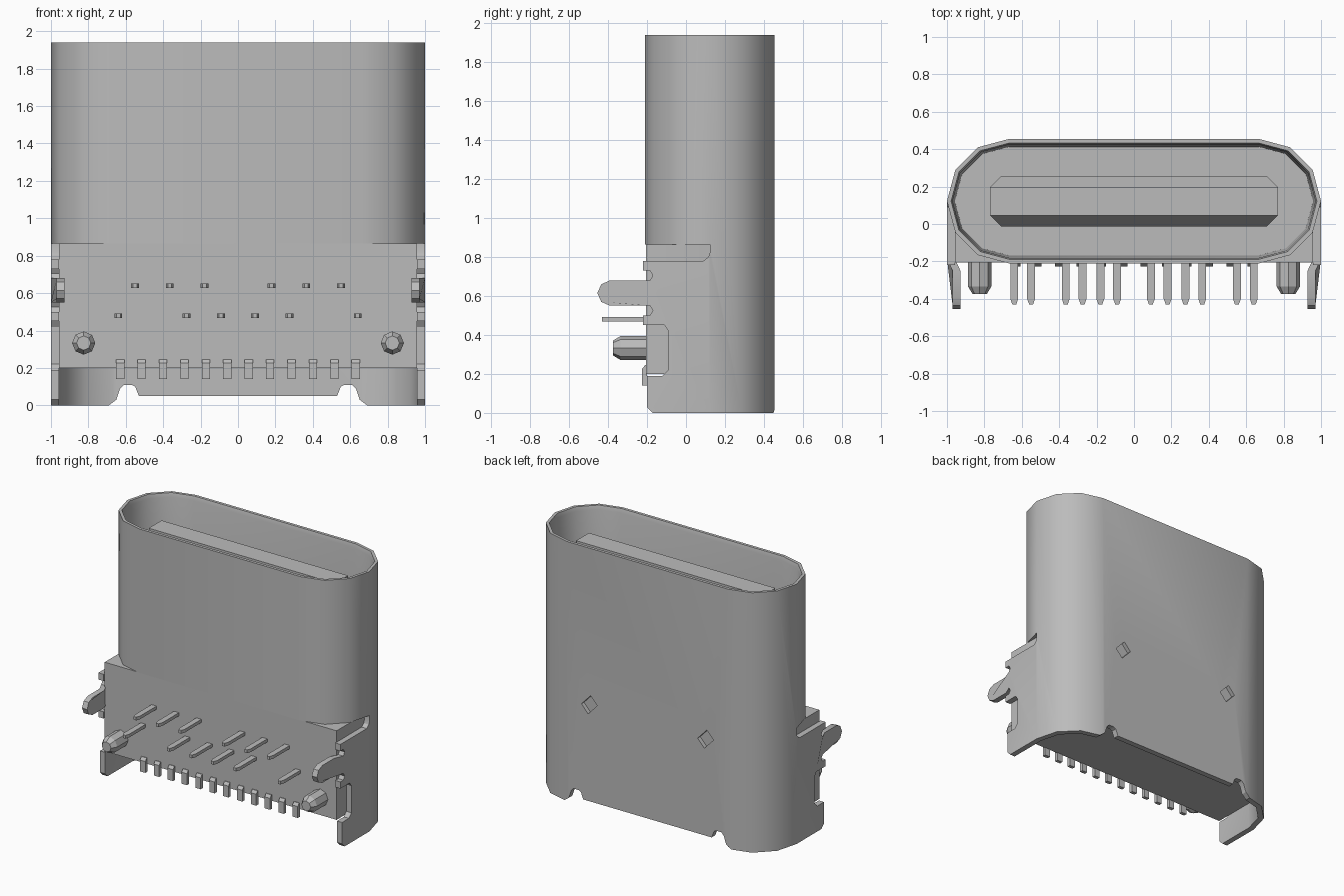
import bpy, bmesh, math
from mathutils import Vector

cube = bpy.data.objects.get("Cube")
if cube:
    bpy.data.objects.remove(cube)

GREY = (0.5, 0.5, 0.5, 1)
metal = bpy.data.materials.new("plain grey")
metal.use_nodes = True
metal.diffuse_color = GREY
metal.node_tree.nodes["Principled BSDF"].inputs["Base Color"].default_value = GREY


def loft(name, rings, wrap=False):
    """Skin matching rings of points; cap the ends, or wrap last to first."""
    bm = bmesh.new()
    loops = [[bm.verts.new(p) for p in ring] for ring in rings]
    pairs = list(zip(loops, loops[1:]))
    if wrap:
        pairs.append((loops[-1], loops[0]))
    else:
        bm.faces.new(loops[0])
        bm.faces.new(loops[-1])
    n = len(loops[0])
    for a, b in pairs:
        for i in range(n):
            j = (i + 1) % n
            bm.faces.new((a[i], a[j], b[j], b[i]))
    bmesh.ops.recalc_face_normals(bm, faces=bm.faces)
    mesh = bpy.data.meshes.new(name)
    bm.to_mesh(mesh)
    bm.free()
    mesh.materials.append(metal)
    obj = bpy.data.objects.new(name, mesh)
    bpy.context.collection.objects.link(obj)
    return obj


def prism(name, pts, axis, lo, hi):
    """Extrude a 2D outline along one axis."""
    def place(p, d):
        q = list(p)
        q.insert("xyz".index(axis), d)
        return Vector(q)
    return loft(name, [[place(p, d) for p in pts] for d in (lo, hi)])


def box(name, x, y, z):
    return prism(name, [(x[0], y[0]), (x[1], y[0]), (x[1], y[1]), (x[0], y[1])], "z", *z)


def boolean(target, tool, operation):
    mod = target.modifiers.new("bool", "BOOLEAN")
    mod.operation, mod.object, mod.solver = operation, tool, "EXACT"
    bpy.context.view_layer.objects.active = target
    bpy.ops.object.modifier_apply(modifier=mod.name)
    bpy.data.objects.remove(tool)


MID_Y, RADIUS, HALF = 0.122, 0.333, 0.667
FLOOR, TOP, WALL = 0.865, 1.94, 0.042


def arc(side, r, start, end):
    return [(side * HALF + r * math.cos(math.radians(a)), MID_Y + r * math.sin(math.radians(a)))
            for a in range(start, end + 1, 30)]


def stadium(inset, z):
    r = RADIUS - inset
    return [(x, y, z) for x, y in arc(1, r, -90, 90) + arc(-1, r, 90, 270)]


# Shell: oval tube, open at the lower front
shell = loft("shell", [stadium(0, 0), stadium(0, TOP), stadium(0.022, TOP), stadium(0.03, TOP - 0.03),
                       stadium(WALL, FLOOR), stadium(WALL, 0)], wrap=True)
boolean(shell, box("front_cutter", (-2, 2), (-1, MID_Y), (-1, FLOOR)), "DIFFERENCE")

# Notched lower rear edge
half_edge = [(0.53, 0.05), (0.55, 0.1), (0.57, 0.11), (0.61, 0.11), (0.63, 0.09), (0.65, 0.03), (0.69, 0)]
edge = half_edge + [(0.69, -0.1), (-0.69, -0.1)] + [(-x, z) for x, z in reversed(half_edge)]
boolean(shell, prism("notch_cutter", edge, "y", 0.3, 0.6), "DIFFERENCE")

# Diamond dimples in the rear wall
for x in (-0.48, 0.48):
    diamond = [(x - 0.01, 0.84), (x - 0.065, 0.78), (x + 0.01, 0.7), (x + 0.065, 0.76)]
    boolean(shell, prism("dimple_cutter", diamond, "y", 0.425, 0.6), "DIFFERENCE")

# Side plates with foot, cutouts and a bent rounded tab
plate = [(MID_Y, 0), (-0.17, 0), (-0.2, 0.03), (-0.2, 0.19), (-0.12, 0.19), (-0.09, 0.22), (-0.09, 0.42),
         (-0.11, 0.45), (-0.22, 0.45), (-0.22, 0.5), (-0.185, 0.5), (-0.17, 0.525), (-0.185, 0.55), (-0.25, 0.55),
         (-0.39, 0.55), (-0.435, 0.57), (-0.455, 0.615), (-0.435, 0.66), (-0.39, 0.68), (-0.25, 0.68),
         (-0.185, 0.68), (-0.17, 0.705), (-0.185, 0.73), (-0.22, 0.73), (-0.22, 0.78), (0.09, 0.78),
         (0.115, 0.8), (MID_Y, 0.82)]
for side, label in ((1, "left"), (-1, "right")):
    wall = prism(label + "_side_plate", plate, "x", side * (1 - WALL), side)
    for v in wall.data.vertices:
        if v.co.y < -0.24:
            v.co.x -= side * 0.03
    boolean(shell, wall, "UNION")
shell.name = "shell"

# Insulating body: rounded at the back, square at the front
inner = RADIUS - WALL
outline = arc(1, inner, 0, 90) + arc(-1, inner, 90, 180) + [(-HALF - inner, -0.205), (HALF + inner, -0.205)]
prism("body", outline, "z", 0.2, FLOOR)


# Tongue: thick chamfered root, slimmer tip
def tongue_ring(depth, cut, z):
    w = 0.77
    pts = [(w, depth - cut), (w - cut, depth), (cut - w, depth), (-w, depth - cut)]
    pts += [(x, -y) for x, y in reversed(pts)]
    return [(x, y + MID_Y, z) for x, y in pts]


loft("tongue", [tongue_ring(0.135, 0.06, FLOOR - 0.02), tongue_ring(0.135, 0.06, 1.15),
                tongue_ring(0.076, 0.002, 1.25), tongue_ring(0.076, 0.002, 1.82)])

# Locating pegs with tapered tips
for side, label in ((1, "left"), (-1, "right")):
    rings = [[(side * 0.825 + r * math.cos(k * math.pi / 4), y, 0.333 + r * math.sin(k * math.pi / 4))
              for k in range(8)] for y, r in ((-0.19, 0.062), (-0.335, 0.062), (-0.375, 0.038))]
    loft(label + "_peg", rings)

# Two staggered rows of through-hole pins
for z, columns in ((0.64, (0.18, 0.365, 0.55)), (0.48, (0.09, 0.275, 0.64))):
    for x in columns:
        for s in (-1, 1):
            c, w = s * x, 0.021
            pin = [(c - w, -0.19), (c - w, -0.4), (c - w / 2, -0.43), (c + w / 2, -0.43), (c + w, -0.4), (c + w, -0.19)]
            prism("pin", pin, "z", z - 0.012, z + 0.012)

# Row of surface leads along the lower edge
lead = [(-0.17, 0.245), (-0.21, 0.245), (-0.226, 0.225), (-0.226, 0.14), (-0.2, 0.14), (-0.2, 0.21)]
for i in range(12):
    x = (i - 5.5) * 0.1145
    prism("surface_lead", lead, "x", x - 0.022, x + 0.022)

# Smooth the rounded shell, keep edges crisp
bpy.ops.object.select_all(action="DESELECT")
for name in ("shell", "body"):
    bpy.data.objects[name].select_set(True)
bpy.context.view_layer.objects.active = shell
bpy.ops.object.shade_smooth_by_angle(angle=math.radians(32))
